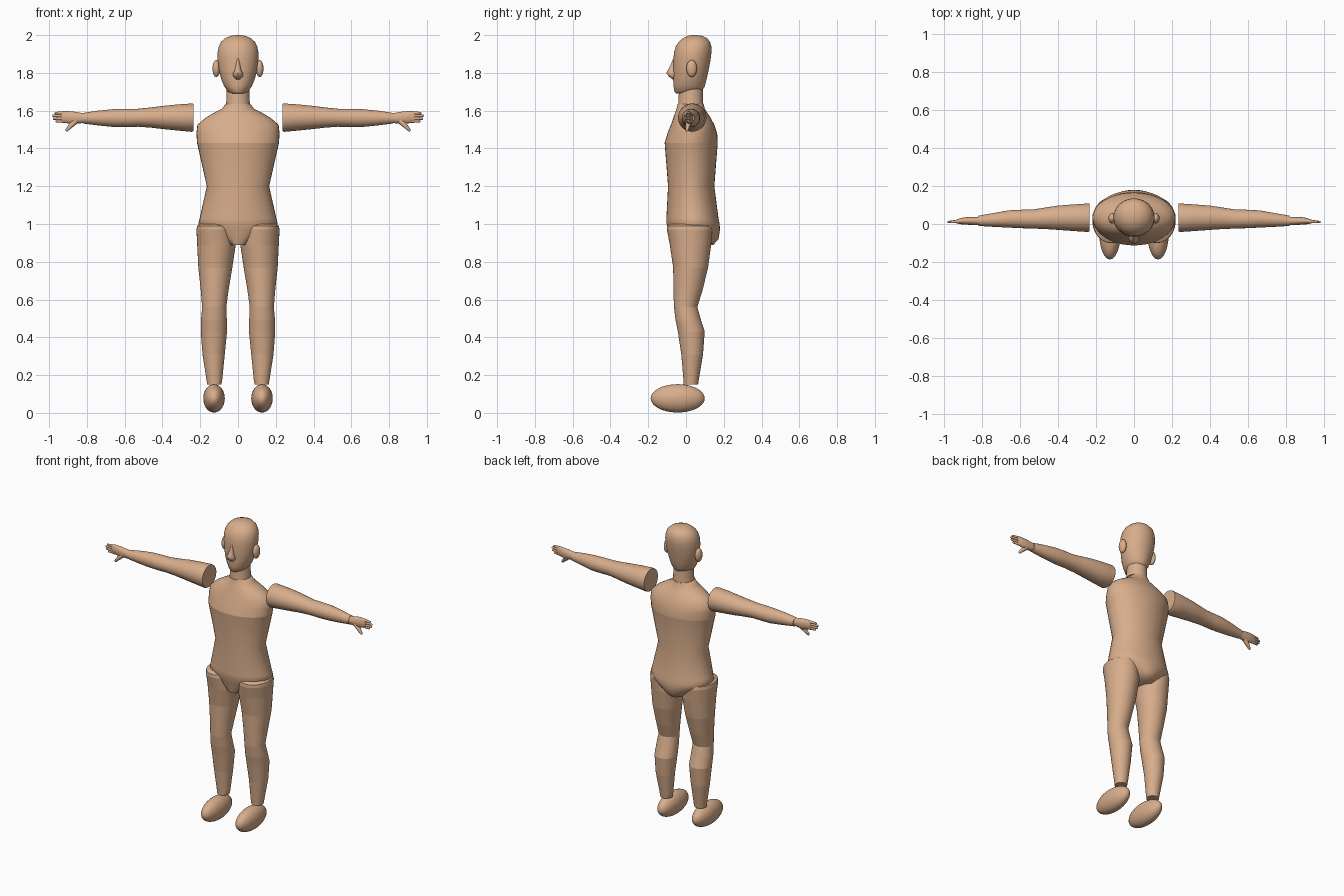
import bpy
import bmesh
import math
from mathutils import Vector

skin = bpy.data.materials.new("skin")
skin.diffuse_color = (0.69, 0.42, 0.26, 1)


def finish(name, bm, mirror=False, angle=60):
    bmesh.ops.recalc_face_normals(bm, faces=bm.faces)
    me = bpy.data.meshes.new(name)
    bm.to_mesh(me)
    bm.free()
    me.materials.append(skin)
    ob = bpy.data.objects.new(name, me)
    bpy.context.collection.objects.link(ob)
    bpy.ops.object.select_all(action='DESELECT')
    bpy.context.view_layer.objects.active = ob
    ob.select_set(True)
    bpy.ops.object.shade_smooth_by_angle(angle=math.radians(angle))
    if mirror:
        mod = ob.modifiers.new("mirror", 'MIRROR')
        mod.use_mirror_merge = False
    return ob


def loft(name, rings, axis='Z', mirror=False, banded=False, n=40):
    """Elliptical rings: position on the axis, then min/max of both cross axes."""
    bm = bmesh.new()
    loops = []
    for t, a0, a1, b0, b1 in rings:
        loop = []
        for i in range(n):
            w = 2 * math.pi * i / n
            a = (a0 + a1) / 2 + (a1 - a0) / 2 * math.cos(w)
            b = (b0 + b1) / 2 + (b1 - b0) / 2 * math.sin(w)
            loop.append(bm.verts.new((a, b, t) if axis == 'Z' else (t, a, b)))
        loops.append(loop)
    for lo, hi in zip(loops, loops[1:]):
        for i in range(n):
            j = (i + 1) % n
            bm.faces.new((lo[i], lo[j], hi[j], hi[i]))
    bm.faces.new(loops[0])
    bm.faces.new(loops[-1])
    ob = finish(name, bm, mirror)
    # crisp shading break along every ring
    if banded:
        sharp = ob.data.attributes.get("sharp_edge")
        if sharp is None:
            sharp = ob.data.attributes.new("sharp_edge", 'BOOLEAN', 'EDGE')
        for e in ob.data.edges:
            if e.vertices[0] // n == e.vertices[1] // n:
                sharp.data[e.index].value = True
    return ob


def ellipsoid(name, centre, radii, mirror=True):
    bm = bmesh.new()
    bmesh.ops.create_uvsphere(bm, u_segments=32, v_segments=20, radius=1)
    for v in bm.verts:
        v.co = Vector([c + r * p for c, r, p in zip(centre, radii, v.co)])
    return finish(name, bm, mirror)


def finger(name, start, end, r0, r1):
    """Tapered rounded digit between two points."""
    start, end = Vector(start), Vector(end)
    d = end - start
    bm = bmesh.new()
    bmesh.ops.create_uvsphere(bm, u_segments=14, v_segments=10, radius=1)
    rot = d.to_track_quat('Z', 'Y')
    for v in bm.verts:
        top = v.co.z > 0.01
        r = r1 if top else r0
        p = v.co * r
        v.co = (end - d.normalized() * r if top else start) + rot @ p
    finish(name, bm, True)


# torso with pelvis, shoulders and neck
loft("torso", [
    (0.89, -0.065, 0.065, -0.075, 0.145),
    (0.92, -0.10, 0.10, -0.085, 0.172),
    (0.97, -0.19, 0.19, -0.093, 0.18),
    (1.00, -0.21, 0.21, -0.103, 0.178),
    (1.03, -0.203, 0.203, -0.104, 0.172),
    (1.20, -0.165, 0.165, -0.095, 0.15),
    (1.43, -0.217, 0.217, -0.113, 0.168)], banded=True)
loft("shoulders", [
    (1.43, -0.217, 0.217, -0.113, 0.168),
    (1.48, -0.22, 0.22, -0.098, 0.165),
    (1.525, -0.215, 0.215, -0.08, 0.15),
    (1.56, -0.175, 0.175, -0.068, 0.132),
    (1.59, -0.125, 0.125, -0.057, 0.112),
    (1.61, -0.085, 0.085, -0.05, 0.10),
    (1.635, -0.066, 0.066, -0.044, 0.093)])
loft("neck", [
    (1.60, -0.072, 0.072, -0.044, 0.095),
    (1.65, -0.062, 0.062, -0.04, 0.09),
    (1.76, -0.06, 0.06, -0.035, 0.088)])

# head
loft("head", [
    (1.69, -0.035, 0.035, -0.052, 0.06),
    (1.70, -0.054, 0.054, -0.061, 0.084),
    (1.73, -0.074, 0.074, -0.066, 0.10),
    (1.77, -0.09, 0.09, -0.068, 0.11),
    (1.82, -0.102, 0.102, -0.067, 0.121),
    (1.87, -0.108, 0.108, -0.067, 0.13),
    (1.91, -0.108, 0.108, -0.063, 0.135),
    (1.94, -0.102, 0.102, -0.054, 0.134),
    (1.965, -0.089, 0.089, -0.038, 0.127),
    (1.985, -0.066, 0.066, -0.014, 0.11),
    (1.996, -0.037, 0.037, 0.01, 0.085),
    (2.00, -0.012, 0.012, 0.03, 0.06)])
loft("nose", [
    (1.765, -0.012, 0.012, -0.07, -0.05),
    (1.782, -0.026, 0.026, -0.092, -0.045),
    (1.80, -0.026, 0.026, -0.104, -0.045),
    (1.815, -0.017, 0.017, -0.096, -0.045),
    (1.85, -0.010, 0.010, -0.078, -0.045),
    (1.88, -0.006, 0.006, -0.066, -0.045)], n=20)
ellipsoid("ear", (0.115, 0.03, 1.823), (0.02, 0.028, 0.045))

# arm, detached from the shoulder
loft("arm", [
    (0.235, -0.04, 0.107, 1.492, 1.636),
    (0.245, -0.042, 0.108, 1.488, 1.638),
    (0.32, -0.037, 0.103, 1.495, 1.633),
    (0.40, -0.031, 0.097, 1.503, 1.625),
    (0.46, -0.027, 0.088, 1.51, 1.617),
    (0.53, -0.024, 0.077, 1.515, 1.61),
    (0.60, -0.022, 0.075, 1.513, 1.61),
    (0.66, -0.019, 0.072, 1.514, 1.608),
    (0.74, -0.015, 0.058, 1.522, 1.6),
    (0.82, -0.01, 0.044, 1.532, 1.588)], axis='X', mirror=True)

# hand: palm, four fingers and thumb
loft("palm", [
    (0.80, -0.006, 0.04, 1.538, 1.584),
    (0.84, -0.005, 0.037, 1.532, 1.59),
    (0.875, -0.004, 0.037, 1.528, 1.596),
    (0.91, -0.001, 0.032, 1.534, 1.598),
    (0.935, 0.003, 0.024, 1.539, 1.596)], axis='X', mirror=True, n=24)
for i, (z, tip) in enumerate(((1.588, 0.972), (1.574, 0.984), (1.559, 0.98), (1.545, 0.966))):
    finger(f"finger_{i + 1}", (0.915, 0.015, z), (tip, 0.01, z - 0.001), 0.010, 0.0065)
finger("thumb", (0.862, 0.014, 1.545), (0.912, 0.004, 1.492), 0.018, 0.008)

# leg
loft("leg", [
    (0.15, 0.088, 0.163, -0.012, 0.064),
    (0.17, 0.084, 0.166, -0.013, 0.067),
    (0.31, 0.07, 0.188, -0.025, 0.09),
    (0.43, 0.058, 0.197, -0.043, 0.099),
    (0.49, 0.059, 0.196, -0.055, 0.08),
    (0.56, 0.062, 0.190, -0.064, 0.06),
    (0.65, 0.05, 0.197, -0.066, 0.088),
    (0.77, 0.03, 0.21, -0.068, 0.117),
    (0.89, 0.012, 0.216, -0.086, 0.133),
    (0.97, 0.02, 0.22, -0.101, 0.14),
    (0.99, 0.03, 0.216, -0.099, 0.135),
    (1.00, 0.06, 0.20, -0.08, 0.12)], mirror=True, banded=True)

# foot
ellipsoid("foot", (0.127, -0.044, 0.077), (0.057, 0.143, 0.075))
bpy.context.view_layer.update()
